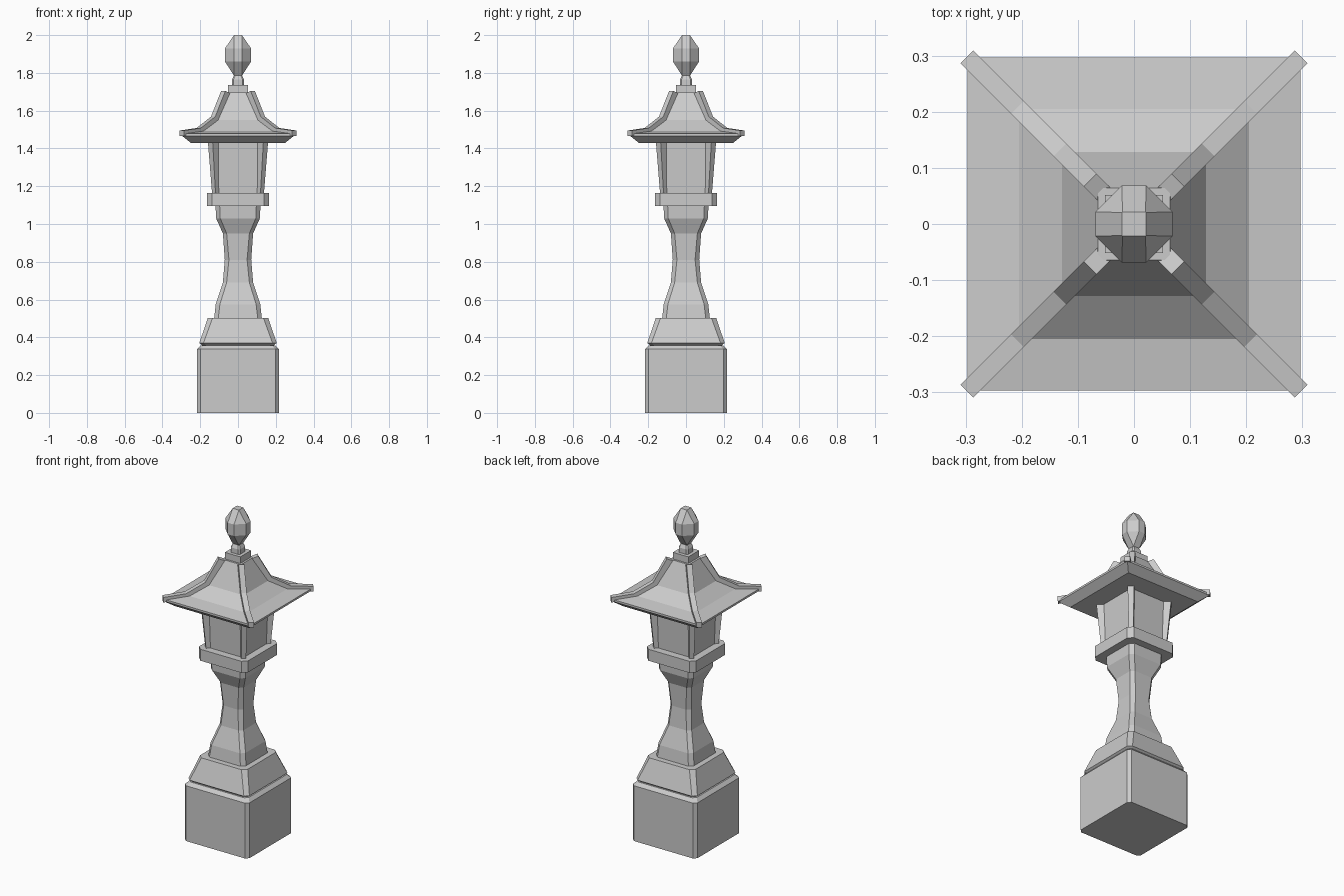
import bpy, bmesh
from math import pi, sqrt
from mathutils import Matrix

if "Cube" in bpy.data.objects:
    bpy.data.objects.remove(bpy.data.objects["Cube"])


def finish(name, bm):
    bmesh.ops.remove_doubles(bm, verts=bm.verts, dist=1e-5)
    bmesh.ops.recalc_face_normals(bm, faces=bm.faces)
    me = bpy.data.meshes.new(name)
    bm.to_mesh(me)
    bm.free()
    ob = bpy.data.objects.new(name, me)
    bpy.context.collection.objects.link(ob)
    return ob


def ring(h, c):
    """Square of half width h with corners cut back by c."""
    if c <= 0:
        return [(-h, -h), (h, -h), (h, h), (-h, h)]
    k = h - c
    return [(-k, -h), (k, -h), (h, -k), (h, k), (k, h), (-k, h), (-h, k), (-h, -k)]


def loft(name, sections):
    """Stack of chamfered squares: (z, half width, chamfer)."""
    bm = bmesh.new()
    rows = [[bm.verts.new((x, y, z)) for x, y in ring(h, c)] for z, h, c in sections]
    n = len(rows[0])
    for a, b in zip(rows, rows[1:]):
        for i in range(n):
            j = (i + 1) % n
            bm.faces.new((a[i], a[j], b[j], b[i]))
    bm.faces.new(rows[0][::-1])
    bm.faces.new(rows[-1])
    return finish(name, bm)


def corner_bars(name, stations):
    """Four diagonal bars; station = inner (r, z), outer (r, z), half thickness."""
    for k in range(4):
        bm = bmesh.new()
        rows = []
        for (r0, z0), (r1, z1), w in stations:
            pts = [(r0, -w, z0), (r1, -w, z1), (r1, w, z1), (r0, w, z0)]
            rows.append([bm.verts.new(p) for p in pts])
        for a, b in zip(rows, rows[1:]):
            for i in range(4):
                j = (i + 1) % 4
                bm.faces.new((a[i], a[j], b[j], b[i]))
        bm.faces.new(rows[0][::-1])
        bm.faces.new(rows[-1])
        bm.transform(Matrix.Rotation(pi / 4 + k * pi / 2, 4, 'Z'))
        finish(f"{name}_{k + 1}", bm)


# Plinth
loft("base_block", [(0, .217, .018), (.337, .217, .018), (.357, .198, .018)])
loft("base_cap", [(.35, .185, .02), (.357, .188, .02), (.37, .205, .022), (.502, .16, .025)])

# Waisted column
loft("column", [(.495, .127, .022), (.575, .118, .022), (.69, .08, .02), (.81, .07, .022),
                (.95, .08, .02), (1.03, .116, .022), (1.1, .119, .022)])

# Lantern box
loft("platform", [(1.095, .165, .027), (1.165, .165, .027)])
loft("lantern_body", [(1.16, .12, 0), (1.45, .13, 0)])
corner_bars("lantern_post", [((.13, 1.16), (.181, 1.16), .013), ((.13, 1.45), (.209, 1.45), .018)])

# Flared roof and its ridges
loft("roof", [(1.43, .25, 0), (1.467, .297, 0), (1.479, .297, 0), (1.492, .205, 0),
              (1.55, .128, 0), (1.695, .064, 0)])
s = sqrt(2)
profile = [((.298, 1.465), (.298, 1.495)), ((.2, 1.475), (.208, 1.508)),
           ((.115, 1.54), (.132, 1.568)), ((.05, 1.69), (.078, 1.705))]
corner_bars("roof_ridge", [((a * s, za), (b * s, zb), .016) for (a, za), (b, zb) in profile])

# Finial
loft("finial_collar", [(1.68, .052, 0), (1.735, .052, 0)])
loft("finial_neck", [(1.73, .032, .008), (1.765, .032, .008), (1.79, .02, .006)])
loft("finial_bud", [(1.785, .021, .0001), (1.86, .069, .048), (1.93, .069, .048), (2.0, .021, .0001)])
